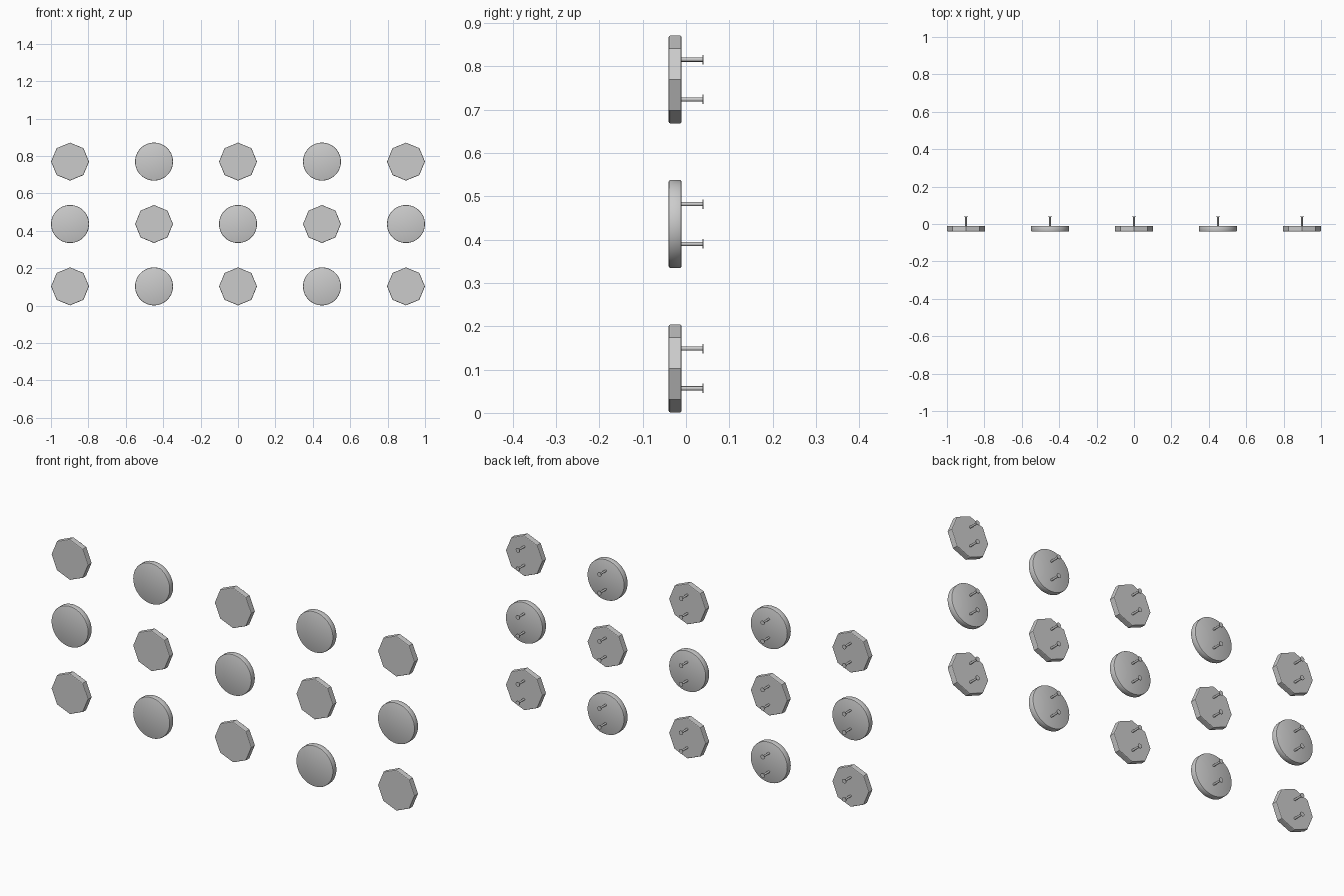
import bpy, math

if "Cube" in bpy.data.objects:
    bpy.data.objects.remove(bpy.data.objects["Cube"])

RADIUS = 0.1015
FRONT, BACK, END = -0.04, -0.01, 0.04


def lathe(name, x, z, profile, sides):
    """Turn a (radius, y) profile around the y axis; ends are capped."""
    verts, faces = [], []
    for r, y in profile:
        for k in range(sides):
            a = 2 * math.pi * k / sides
            verts.append((r * math.cos(a), y, r * math.sin(a)))
    for i in range(len(profile) - 1):
        for k in range(sides):
            n = (k + 1) % sides
            faces.append((i * sides + k, (i + 1) * sides + k,
                          (i + 1) * sides + n, i * sides + n))
    last = (len(profile) - 1) * sides
    faces.append(tuple(range(sides)))
    faces.append(tuple(last + k for k in reversed(range(sides))))
    mesh = bpy.data.meshes.new(name)
    mesh.from_pydata(verts, [], faces)
    obj = bpy.data.objects.new(name, mesh)
    obj.location = (x, 0, z)
    bpy.context.collection.objects.link(obj)
    return obj


def smooth(obj):
    bpy.ops.object.select_all(action='DESELECT')
    obj.select_set(True)
    bpy.context.view_layer.objects.active = obj
    bpy.ops.object.shade_smooth_by_angle(angle=math.radians(35))


# Button body with softened rims, front to back
b = 0.004
body = [(RADIUS - b, FRONT), (RADIUS - 0.3 * b, FRONT + 0.3 * b),
        (RADIUS, FRONT + b), (RADIUS, BACK - b),
        (RADIUS - 0.3 * b, BACK - 0.3 * b), (RADIUS - b, BACK)]
# Pin with a thin flat head at the back end
pin = [(0.005, BACK - 0.002), (0.005, END - 0.002),
       (0.011, END - 0.002), (0.011, END)]

for row in range(3):
    for col in range(5):
        x = (col - 2) * 0.449
        z = 0.1025 + row * 0.3335
        # Octagons and rounds alternate like a checkerboard
        if (row + col) % 2 == 0:
            lathe("octagon_button", x, z, body, 8)
        else:
            smooth(lathe("round_button", x, z, body, 64))
        for dz in (-0.046, 0.046):
            smooth(lathe("mounting_pin", x, z + dz, pin, 16))
